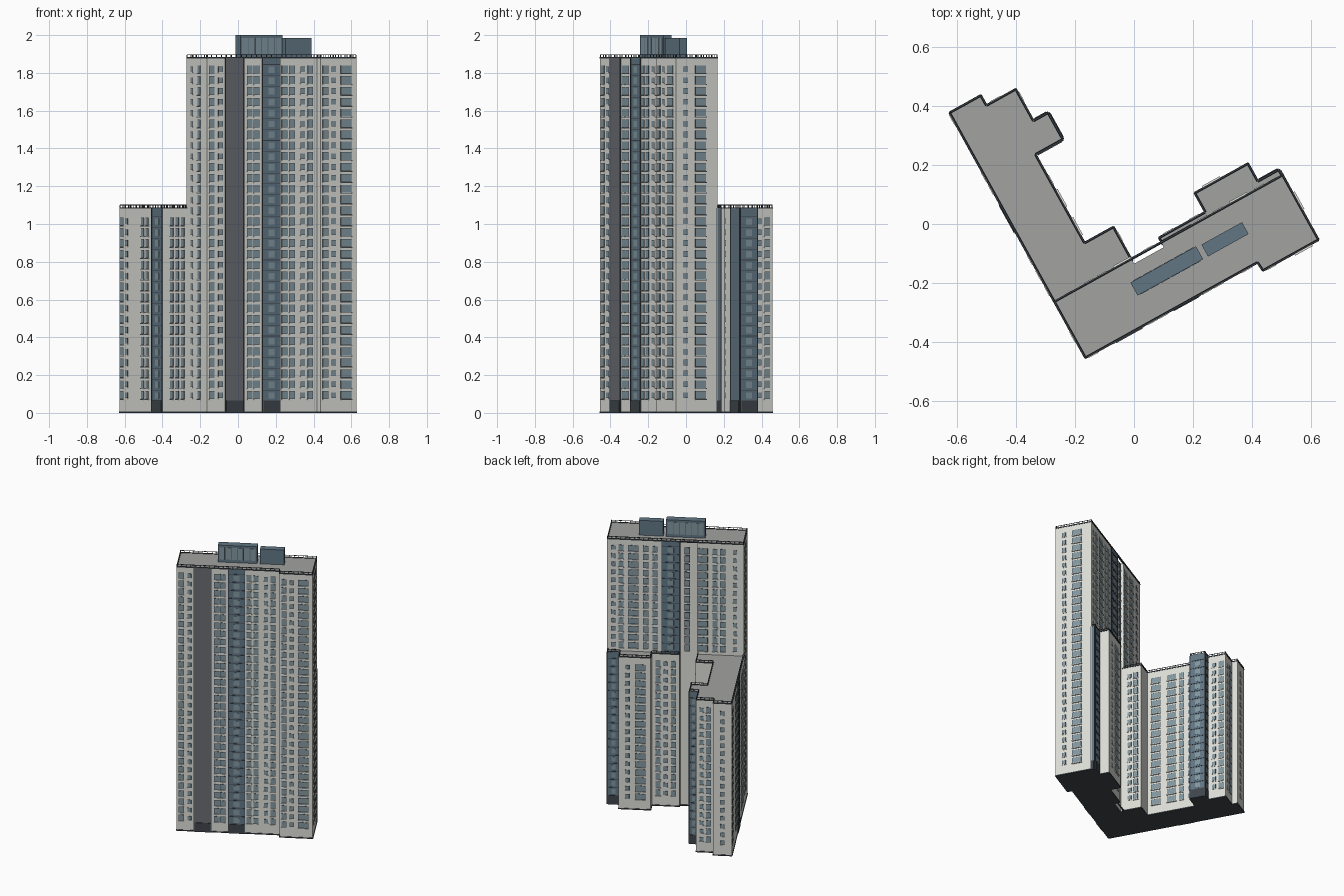
import bpy, bmesh, math
from mathutils import Vector

if "Cube" in bpy.data.objects:
    bpy.data.objects.remove(bpy.data.objects["Cube"])

ANG, ORIGIN = math.radians(29), (-0.165, -0.455, 0)
TOWER_H, LOW_H, PITCH = 1.88, 1.085, 0.0575


def material(name, r, g, b):
    m = bpy.data.materials.new(name)
    m.diffuse_color = (r, g, b, 1)
    m.use_nodes = True
    m.node_tree.nodes["Principled BSDF"].inputs["Base Color"].default_value = m.diffuse_color
    return m


MATS = {
    "wall": material("pale_wall", .72, .72, .68),
    "roof": material("roof_grey", .36, .36, .35),
    "glass": material("window_glass", .22, .31, .35),
    "blue": material("blue_cladding", .12, .18, .23),
    "grey": material("dark_grey_cladding", .14, .15, .16),
    "trim": material("dark_trim", .05, .06, .07),
}


def finish(name, bm, *mats):
    bmesh.ops.recalc_face_normals(bm, faces=bm.faces)
    me = bpy.data.meshes.new(name)
    bm.to_mesh(me)
    bm.free()
    for m in mats:
        me.materials.append(MATS[m])
    ob = bpy.data.objects.new(name, me)
    bpy.context.collection.objects.link(ob)
    ob.rotation_euler.z = ANG
    ob.location = ORIGIN


def prism(name, pts, h):
    """Footprint extruded to height, with a grey roof and a dark underside."""
    bm = bmesh.new()
    lo = [bm.verts.new((x, y, 0)) for x, y in pts]
    hi = [bm.verts.new((x, y, h)) for x, y in pts]
    bm.faces.new(lo).material_index = 2
    bm.faces.new(hi).material_index = 1
    for i in range(len(pts)):
        j = (i + 1) % len(pts)
        bm.faces.new((lo[i], lo[j], hi[j], hi[i]))
    finish(name, bm, "wall", "roof", "trim")


def box(bm, a, b, s0, s1, n0, n1, z0, z1):
    """Box on the wall a->b: s along the wall, n outwards from it."""
    a, d = Vector(a), (Vector(b) - Vector(a)).normalized()
    n = Vector((d.y, -d.x))
    v = []
    for z in (z0, z1):
        for s, o in ((s0, n0), (s1, n0), (s1, n1), (s0, n1)):
            p = a + d * s + n * o
            v.append(bm.verts.new((p.x, p.y, z)))
    for f in ((0, 1, 2, 3), (4, 5, 6, 7), (0, 1, 5, 4), (1, 2, 6, 5), (2, 3, 7, 6), (3, 0, 4, 7)):
        bm.faces.new([v[i] for i in f])


# main volumes in the rotated building frame, counter-clockwise
TOWER = [(0, 0), (.667, 0), (.67, -.033), (.887, -.033), (.887, .22),
         (.416, .22), (.414, .20), (.30, .20), (.30, .22), (0, .22)]
WING = [(0, .21), (.30, .21), (.30, .344), (.188, .344), (.188, .685), (.294, .685),
        (.294, .79), (.237, .79), (.237, .913), (.123, .913), (.123, .952), (0, .952)]
ANNEX = [(.416, .21), (.884, .21), (.884, .242), (.803, .242), (.803, .311),
         (.595, .311), (.595, .237), (.416, .237)]
prism("tower", TOWER, TOWER_H)
prism("low_wing", WING, LOW_H)
prism("rear_annex", ANNEX, LOW_H)

glass, frames, sills = bmesh.new(), bmesh.new(), bmesh.new()
blue, grey, trim = bmesh.new(), bmesh.new(), bmesh.new()

# window kinds: width, height, sill projection
KIND = {"s": (.024, .026, .003), "m": (.030, .038, .005), "w": (.062, .038, .008)}


def windows(a, b, cols, h, zmin=0.0):
    z = 0.075
    while z + .045 < h:
        if z > zmin:
            for k, s in cols:
                w, t, p = KIND[k]
                zb = z + (.038 - t) / 2
                box(frames, a, b, s - w / 2 - .002, s + w / 2 + .002, -.002, .001, zb - .002, zb + t + .002)
                box(glass, a, b, s - w / 2, s + w / 2, -.002, .002, zb, zb + t)
                box(sills, a, b, s - w / 2 - .003, s + w / 2 + .003, -.002, p, zb - .007, zb - .002)
        z += PITCH


def strip(bm, a, b, s0, s1, h, z0=0.0, glazed=True):
    """Full-height cladding strip with floor bands and narrow windows."""
    box(bm, a, b, s0, s1, -.002, .002, z0, h)
    z, w = 0.075, s1 - s0
    while glazed and z + .045 < h:
        if z > z0:
            box(glass, a, b, s0 + w * .32, s0 + w * .68, 0, .003, z, z + .034)
            box(trim, a, b, s0, s1, 0, .004, z + .043, z + .046)
        z += PITCH
    if z0 == 0:
        box(trim, a, b, s0 + .004, s1 - .004, 0, .006, 0, .065)
    for s in (s0, s1):
        box(trim, a, b, s - .002, s + .002, 0, .004, z0, h)


# tower front and right
F0, F1 = (0, 0), (.667, 0)
windows(F0, F1, [("m", .03), ("s", .083), ("m", .26), ("m", .30), ("m", .47),
                 ("m", .515), ("s", .58), ("m", .625)], TOWER_H)
strip(grey, F0, F1, .112, .224, TOWER_H, glazed=False)
strip(blue, F0, F1, .337, .443, TOWER_H)
windows((.67, -.033), (.887, -.033), [("m", .03), ("s", .08), ("w", .155)], TOWER_H)
windows((.887, -.033), (.887, .22), [("s", .06), ("w", .15)], TOWER_H)
# tower back, above the low roofs, and left end
B0, B1 = (.887, .22), (0, .22)
windows(B0, B1, [("s", .04), ("m", .09), ("w", .17), ("m", .25), ("m", .31), ("m", .52),
                 ("w", .62), ("m", .70), ("m", .75), ("s", .83)], TOWER_H, LOW_H)
strip(blue, B0, B1, .355, .469, TOWER_H, LOW_H)
windows((0, .22), (0, 0), [("s", .055), ("m", .135)], TOWER_H)
# low wing, outer side
L0, L1 = (0, .952), (0, .21)
windows(L0, L1, [("m", .025), ("s", .075), ("m", .25), ("m", .30),
                 ("m", .57), ("m", .63), ("m", .69)], LOW_H)
strip(blue, L0, L1, .354, .467, LOW_H)
# low wing, inner side and end
windows((.30, .21), (.30, .344), [("s", .05), ("m", .095)], LOW_H)
windows((.188, .344), (.188, .685), [("w", .06), ("w", .17), ("m", .24), ("s", .30)], LOW_H)
strip(blue, (.294, .685), (.294, .79), .002, .103, LOW_H)
strip(blue, (.188, .685), (.294, .685), .002, .104, LOW_H, glazed=False)
strip(blue, (.294, .79), (.237, .79), .002, .055, LOW_H)
windows((.237, .79), (.237, .913), [("s", .04), ("m", .09)], LOW_H)
windows((.237, .913), (.123, .913), [("s", .035), ("m", .08)], LOW_H)
windows((.123, .952), (0, .952), [("s", .06)], LOW_H)
# rear annex
strip(blue, (.884, .242), (.803, .242), .002, .079, LOW_H)
strip(blue, (.884, .21), (.884, .242), .002, .030, LOW_H, glazed=False)
windows((.803, .311), (.595, .311), [("s", .055), ("w", .14)], LOW_H)
windows((.595, .237), (.416, .237), [("m", .04), ("s", .09), ("m", .14)], LOW_H)

# plinth lines, roof edges and railings
rails = bmesh.new()


def edging(path, h):
    for a, b in zip(path, path[1:]):
        L = (Vector(b) - Vector(a)).length
        box(trim, a, b, 0, L, -.002, .003, 0, .008)
        box(trim, a, b, 0, L, -.006, .002, h - .004, h + .003)
        box(rails, a, b, 0, L, -.005, -.002, h + .014, h + .017)
        n = max(1, round(L / .03))
        for i in range(n + 1):
            s = L * i / n
            box(rails, a, b, s - .0015, s + .0015, -.005, -.002, h, h + .015)


edging([(0, .22), (0, 0), (.667, 0), (.67, -.033), (.887, -.033), (.887, .22), (0, .22)], TOWER_H)
edging(WING[1:] + WING[:1], LOW_H)
edging(ANNEX[1:] + ANNEX[:1], LOW_H)

# rooftop plant rooms
plant, lift = bmesh.new(), bmesh.new()
U0, U1 = (0, .10), (1, .10)
box(plant, U0, U1, .258, .512, -.05, 0, TOWER_H, 2.0)
box(lift, U0, U1, .531, .688, -.046, 0, TOWER_H, 1.985)
for i in range(6):
    s = .268 + i * .04
    box(glass, U0, U1, s, s + .034, 0, .002, 1.90, 1.985)
    box(glass, (1, .15), (0, .15), 1 - s - .034, 1 - s, 0, .002, 1.90, 1.985)
finish("plant_room", plant, "blue")
finish("lift_room", lift, "blue")

finish("window_frames", frames, "trim")
finish("window_glass", glass, "glass")
finish("window_sills", sills, "wall")
finish("blue_strips", blue, "blue")
finish("grey_strip", grey, "grey")
finish("edge_trim_and_doors", trim, "trim")
finish("roof_railings", rails, "trim")
